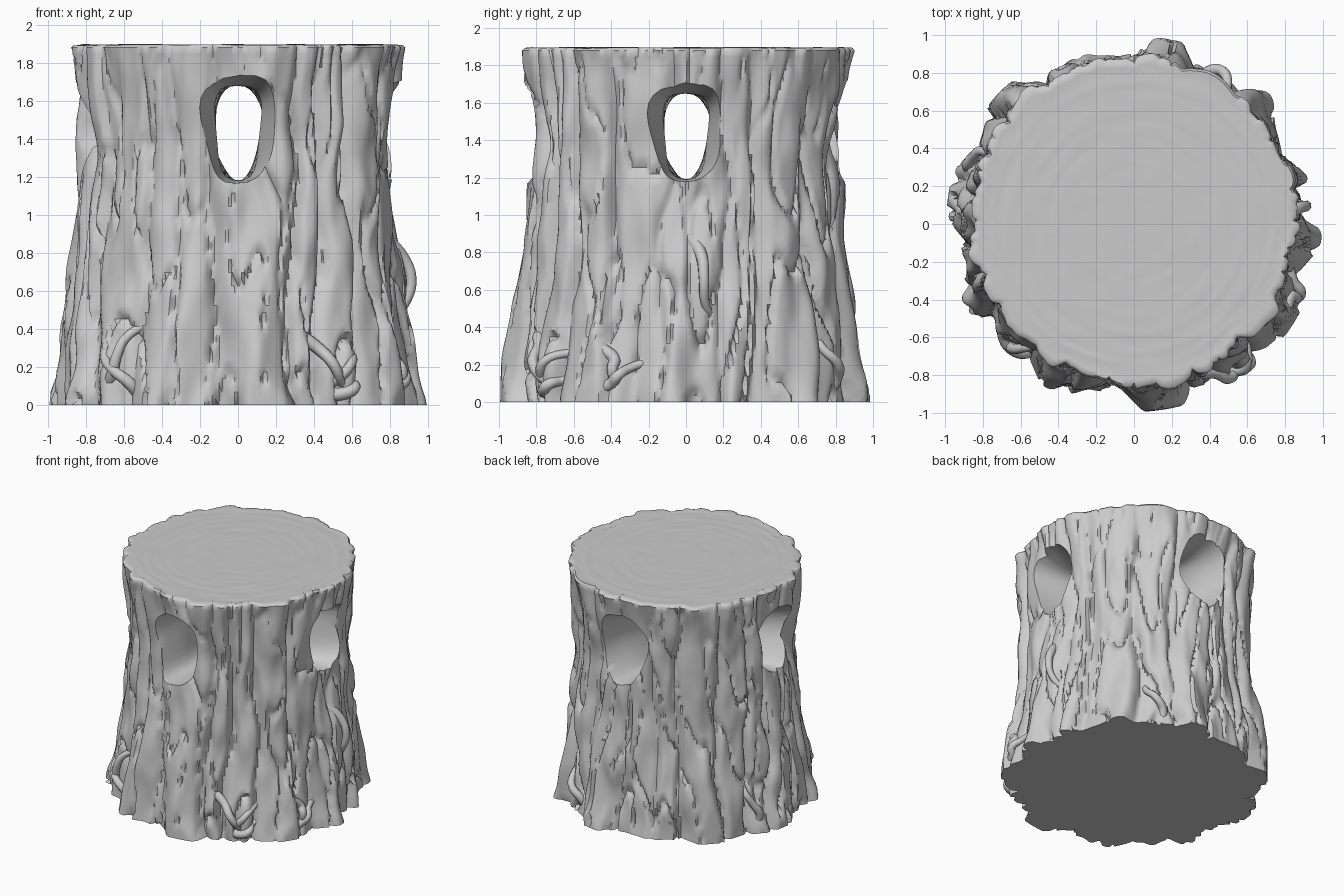
import bpy, bmesh, math, random
from math import sin, cos, pi, radians, exp
from mathutils import Vector, noise

if "Cube" in bpy.data.objects:
    bpy.data.objects.remove(bpy.data.objects["Cube"])

random.seed(4)
NSEG, NZ, H = 320, 54, 1.88
# bark strips: boundaries round the trunk (degrees)
SPLITS = [13, 25, 50, 70, 92, 108, 121, 142, 157, 168, 185, 198, 211, 234,
          246, 261, 290, 299, 313, 332, 352]
LIFT = [random.uniform(-.02, .03) for _ in SPLITS]
LEAN = [random.uniform(.6, 1.6) for _ in SPLITS]
# root flares: angle and reach
ROOTS = [(16, .05), (43, .10), (80, .13), (107, .06), (134, .12), (173, .12), (203, .11),
         (222, .05), (245, .11), (278, .11), (313, .05), (329, .11), (354, .10)]


def radius(deg, z):
    """Trunk radius: core taper + rounded bark strips + root flares + lumps."""
    p = Vector((cos(radians(deg)), sin(radians(deg)), z))
    a = (deg + 2 * sin(3.1 * z + deg * pi / 36) + 3 * noise.noise(p * 3)) % 360
    i = max([k for k, s in enumerate(SPLITS) if s <= a], default=len(SPLITS) - 1)
    lo, hi = SPLITS[i], SPLITS[(i + 1) % len(SPLITS)]
    t = (((a - lo) % 360) / ((hi - lo) % 360)) ** LEAN[i]
    dome = 1 - abs(2 * t - 1) ** 5
    depth = .05 + LIFT[i] + .035 * noise.noise(Vector((i * 3.7, z * 2.2, 1)))
    depth *= 1 - .45 * max(0, (z - 1.5) / .38)
    r = .777 + .08 * max(0, 1 - z / 1.3) ** 1.2 + .075 * max(0, (z - 1.4) / .48) ** 1.5
    r += dome * depth
    for c, reach in ROOTS:
        d = (a - c + 180) % 360 - 180
        r += reach * exp(-(d / (3 + 45 * reach)) ** 2) * max(0, 1 - z / (.5 + 3 * reach)) ** 1.1
    r += .030 * noise.noise(Vector((p.x * 4, p.y * 4, z * 2.5)))
    r += .022 * noise.noise(Vector((p.x * 9, p.y * 9, z * 4 + 7)))
    # sharp-edged splits running up the bark
    ridge = abs(noise.noise(Vector((p.x * 6, p.y * 6, z * 1.6 + 3))))
    r -= .05 * max(0, 1 - ridge / .07) * (1 - .6 * z / H)
    return min(r, .995)


def finish(ob, angle):
    bpy.ops.object.select_all(action='DESELECT')
    ob.select_set(True)
    bpy.context.view_layer.objects.active = ob
    bpy.ops.object.shade_smooth_by_angle(angle=radians(angle))


def loft(name, rings, cap_end=None):
    """Skin a stack of point rings; the end cap is a centre point or a flat face."""
    bm = bmesh.new()
    vr = [[bm.verts.new(p) for p in ring] for ring in rings]
    n = len(vr[0])
    for A, B in zip(vr, vr[1:]):
        for j in range(n):
            bm.faces.new((A[j], A[(j + 1) % n], B[(j + 1) % n], B[j]))
    bm.faces.new(vr[0])
    if cap_end is None:
        bm.faces.new(vr[-1])
    else:
        c = bm.verts.new(cap_end)
        for j in range(n):
            bm.faces.new((vr[-1][j], vr[-1][(j + 1) % n], c))
    bmesh.ops.recalc_face_normals(bm, faces=bm.faces)
    me = bpy.data.meshes.new(name)
    bm.to_mesh(me)
    bm.free()
    ob = bpy.data.objects.new(name, me)
    bpy.context.collection.objects.link(ob)
    return ob


# trunk: bark wall, then the sawn top with growth rings
degs = [360 * j / NSEG for j in range(NSEG)]
rings = []
for k in range(NZ + 1):
    z = H * k / NZ
    ring = []
    for d in degs:
        r = radius(d, z)
        ring.append((r * cos(radians(d)), r * sin(radians(d)) + .02 * z / H, z))
    rings.append(ring)
for k in range(26):
    ring = []
    for x, y, z in rings[NZ]:
        even = .87 / math.hypot(x, y)
        s = (.985 - k * .037) * (1 + (even - 1) * min(1, k / 5))
        ripple = .003 * sin(k * 2.4) + .006 * noise.noise(Vector((x * 3, y * 3, k * .9)))
        ring.append((x * s, y * s, 1.893 + ripple * (1 - k / 26)))
    rings.append(ring)
trunk = loft("stump_trunk", rings, cap_end=(0, 0, 1.893))


# hollows: two crossing tunnels, egg shaped, flaring out at the bark
def tunnel(name, turn, top, bottom):
    sections = []
    for k in range(-12, 13):
        u = k / 10
        e = max(0, abs(u) - .5)
        w = .125 + .25 * min(e, .45)
        up, dn = top + .25 * max(0, e - .13), bottom - .04 * e
        mid, half = (up + dn) / 2, (up - dn) / 2
        sec = []
        for j in range(28):
            a = 2 * pi * j / 28
            c = math.copysign(abs(cos(a)) ** .75, cos(a))
            x = w * c * (1 + .2 * sin(a)) + .012 * sin(3 * a + u * 3)
            sec.append((x * cos(turn) - u * sin(turn),
                        x * sin(turn) + u * cos(turn), mid + half * sin(a)))
        sections.append(sec)
    return loft(name, sections)


for name, turn, top, bottom in (("front_tunnel_cutter", 0, 1.68, 1.18),
                                ("side_tunnel_cutter", pi / 2, 1.65, 1.19)):
    cutter = tunnel(name, turn, top, bottom)
    cutter.hide_render = True
    mod = trunk.modifiers.new("hollow", 'BOOLEAN')
    mod.operation, mod.solver, mod.object = 'DIFFERENCE', 'EXACT', cutter
    bpy.context.view_layer.objects.active = trunk
    bpy.ops.object.modifier_apply(modifier=mod.name)
    bpy.data.objects.remove(cutter)
finish(trunk, 50)


# creeping rootlets: arch off the bark, both ends buried in it
def rootlet(name, d0, z0, d1, z1):
    cu = bpy.data.curves.new(name, 'CURVE')
    cu.dimensions, cu.bevel_depth, cu.bevel_resolution = '3D', .036, 2
    cu.resolution_u, cu.use_fill_caps = 6, True
    sp = cu.splines.new('BEZIER')
    sp.bezier_points.add(4)
    for i, bp in enumerate(sp.bezier_points):
        t = i / 4
        z = z0 + (z1 - z0) * t
        d = d0 + (d1 - d0) * t + 2 * sin(2 * pi * t)
        r = min(radius(d, z) - .05 + .08 * sin(pi * t), .96)
        bp.co = (r * cos(radians(d)), r * sin(radians(d)), z)
        bp.handle_left_type = bp.handle_right_type = 'AUTO'
        bp.radius = 1 - .4 * t
    ob = bpy.data.objects.new(name, cu)
    bpy.context.collection.objects.link(ob)
    bpy.ops.object.select_all(action='DESELECT')
    ob.select_set(True)
    bpy.context.view_layer.objects.active = ob
    bpy.ops.object.convert(target='MESH')
    finish(bpy.context.object, 50)


ROOTLETS = [(231, .05, 219, .32), (218, .08, 234, .44), (291, .38, 312, .05),
            (297, .08, 315, .27), (302, .05, 318, .14), (328, .06, 347, .22),
            (331, .28, 340, .08), (1, .9, 11, .42), (160, .05, 155, .42), (64, .05, 56, .36)]
for n, ends in enumerate(ROOTLETS):
    rootlet(f"rootlet_{n + 1}", *ends)
